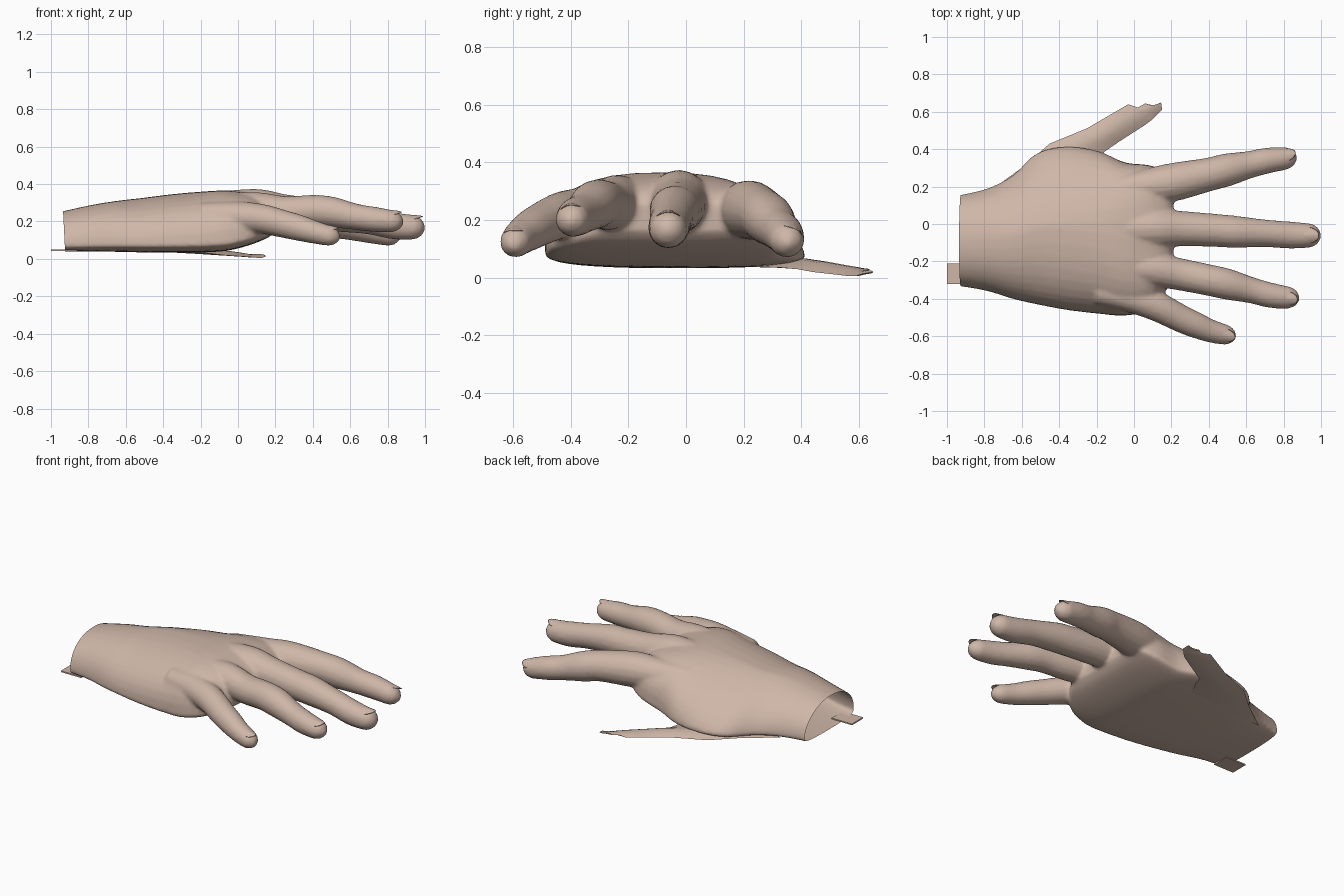
import bpy, bmesh, math
from mathutils import Vector, Matrix

cube = bpy.data.objects.get("Cube")
if cube:
    bpy.data.objects.remove(cube, do_unlink=True)

skin = bpy.data.materials.new("warm_skin")
skin.use_nodes = True
skin.diffuse_color = (0.62, 0.47, 0.39, 1)
skin.node_tree.nodes["Principled BSDF"].inputs["Base Color"].default_value = (0.62, 0.47, 0.39, 1)


def make_object(name, bm):
    bmesh.ops.recalc_face_normals(bm, faces=bm.faces)
    mesh = bpy.data.meshes.new(name)
    bm.to_mesh(mesh)
    bm.free()
    mesh.materials.append(skin)
    obj = bpy.data.objects.new(name, mesh)
    bpy.context.collection.objects.link(obj)
    return obj


def loft(bm, rings):
    """Skin a list of closed rings and cap both ends."""
    loops = [[bm.verts.new(p) for p in ring] for ring in rings]
    n = len(loops[0])
    for a, b in zip(loops, loops[1:]):
        for i in range(n):
            j = (i + 1) % n
            bm.faces.new((a[i], a[j], b[j], b[i]))
    bm.faces.new(loops[0][::-1])
    bm.faces.new(loops[-1])


def resample(points, steps):
    """Smooth curve through tuples of any length."""
    pts = [points[0]] + list(points) + [points[-1]]
    out = []
    for k in range(1, len(pts) - 2):
        for s in range(steps):
            t = s / steps
            out.append([0.5 * (2 * b + (c - a) * t + (2 * a - 5 * b + 4 * c - d) * t * t
                               + (3 * b - a - 3 * c + d) * t ** 3)
                        for a, b, c, d in zip(*pts[k - 1:k + 3])])
    return out + [list(points[-1])]


def frame(t):
    side = Vector((0, 0, 1)).cross(t).normalized()
    return side, t.cross(side)


def power(v, e):
    return math.copysign(abs(v) ** e, v)


# Palm and back of the hand: x, y min, y max, bottom z, top z, side fullness each way
PALM = [
    (-1.02, -.32, .14, .04, .235, 2.2, 2.0),
    (-.80, -.355, .185, .04, .285, 2.2, 1.9),
    (-.65, -.40, .26, .038, .31, 2.2, 1.6),
    (-.52, -.43, .38, .035, .325, 2.2, 1.4),
    (-.36, -.46, .415, .033, .345, 2.3, 1.5),
    (-.19, -.48, .39, .035, .36, 2.4, 1.8),
    (-.05, -.49, .33, .045, .365, 2.7, 2.6),
    (.08, -.46, .315, .08, .345, 3.0, 3.0),
    (.17, -.36, .28, .12, .31, 2.6, 2.6),
    (.21, -.27, .22, .16, .27, 2.2, 2.2),
]


def palm_ring(row, n=40):
    x, y0, y1, z0, z1, e_neg, e_pos = row
    mid, half = (y0 + y1) / 2, (y1 - y0) / 2
    rim = z0 + 0.13 * (z1 - z0)
    ring = []
    for i in range(n):
        a = math.tau * i / n
        c, s = math.cos(a), math.sin(a)
        e = 2 / (e_pos if c > 0 else e_neg)
        height = (z1 - rim) if s > 0 else (rim - z0)
        ring.append((x, mid + half * power(c, e if s > 0 else .8),
                     rim + height * power(s, e if s > 0 else .8)))
    return ring


# Fingers: x, y, z, radius along each one, then the sideways roll of the nail
FINGERS = {
    "index": ([(-.15, .17, .25, .07), (.05, .20, .24, .09), (.2, .222, .235, .103), (.4, .265, .22, .09),
               (.5, .29, .20, .088), (.62, .318, .17, .073), (.72, .34, .15, .069), (.87, .357, .115, .055)], -.5),
    "middle": ([(-.2, -.03, .28, .07), (.08, -.025, .27, .105), (.25, -.025, .25, .095), (.45, -.035, .235, .088),
                (.54, -.042, .23, .086), (.7, -.05, .205, .074), (.85, -.06, .175, .072), (1.0, -.062, .165, .06)], 0),
    "ring": ([(-.15, -.22, .27, .07), (.08, -.24, .268, .09), (.25, -.27, .25, .086), (.4, -.30, .258, .084),
              (.5, -.322, .25, .083), (.63, -.355, .225, .07), (.74, -.383, .21, .067), (.885, -.40, .195, .054)], .15),
    "little": ([(-.2, -.36, .23, .07), (-.02, -.39, .225, .083), (.12, -.44, .215, .08), (.25, -.505, .185, .074),
                (.33, -.54, .165, .07), (.42, -.575, .14, .061), (.545, -.605, .11, .05)], .1),
}

hand = bmesh.new()
loft(hand, [palm_ring(r) for r in resample(PALM, 4)])
for name, (path, roll) in FINGERS.items():
    curve = resample(path, 5)
    tip = Vector(curve[-1][:3])
    rings = []
    for k, p in enumerate(curve):
        here = Vector(p[:3])
        t = (Vector(curve[min(k + 1, len(curve) - 1)][:3])
             - Vector(curve[max(k - 1, 0)][:3])).normalized()
        side, up = frame(t)
        # round off the fingertip
        q = min(1, (tip - here).length / 0.06)
        r = p[3] * max(.25, math.sqrt(1 - (1 - q) ** 2))
        rings.append([here + r * (side * math.cos(math.tau * i / 16)
                                  + up * math.sin(math.tau * i / 16)) for i in range(16)])
    loft(hand, rings)

    # Thin nail plate on the back of the fingertip
    a, b = Vector(path[-2][:3]), tip
    t = (b - a).normalized()
    side, up = frame(t)
    turn = Matrix.Rotation(roll, 3, t)
    side, up = turn @ side, turn @ up
    r = path[-1][3]
    centre = b - t * 0.072 + up * (r * 1.03)
    nail = bmesh.new()
    bmesh.ops.create_uvsphere(nail, u_segments=20, v_segments=8, radius=1)
    for v in nail.verts:
        u, w, h = v.co
        v.co = centre + t * (.058 * u) + side * (.72 * r * w) + up * (.004 * h - .3 * r * w * w)
    plate = make_object(name + "_nail", nail)
    for f in plate.data.polygons:
        f.use_smooth = True

# Fuse palm and fingers into one skin with soft webs
body = make_object("hand", hand)
bpy.ops.object.select_all(action='DESELECT')
body.select_set(True)
bpy.context.view_layer.objects.active = body
fuse = body.modifiers.new("fuse", 'REMESH')
fuse.mode = 'VOXEL'
fuse.voxel_size = 0.011
soft = body.modifiers.new("soften", 'SMOOTH')
soft.factor = 0.5
soft.iterations = 6
light = body.modifiers.new("reduce", 'DECIMATE')
light.ratio = 0.3
for m in (fuse, soft, light):
    bpy.ops.object.modifier_apply(modifier=m.name)

# Cut the wrist open
bm = bmesh.new()
bm.from_mesh(body.data)
bmesh.ops.bisect_plane(bm, geom=bm.verts[:] + bm.edges[:] + bm.faces[:],
                       plane_co=(-.93, 0, .15), plane_no=(1, 0, .05), clear_inner=True)
bm.to_mesh(body.data)
bm.free()
if not body.data.materials:
    body.data.materials.append(skin)
for f in body.data.polygons:
    f.material_index = 0
bpy.ops.object.shade_smooth_by_angle(angle=math.radians(40))

# Flat, torn thumb shell: outer edge, inner edge, z at each, crown height
THUMB = [
    ((-.78, .17, .05), (-.25, .20, .04), .02),
    ((-.60, .30, .05), (-.18, .33, .035), .03),
    ((-.45, .43, .045), (-.16, .385, .03), .03),
    ((-.25, .512, .04), (-.08, .44, .02), .026),
    ((-.10, .60, .032), (.06, .53, .01), .018),
    ((-.03, .64, .03), (.10, .56, .006), .012),
    ((.02, .622, .024), (.13, .59, .006), .008),
    ((.06, .645, .024), (.15, .612, .014), .006),
    ((.10, .632, .022), (.145, .65, .02), .004),
]
bm = bmesh.new()
rings = []
for outer, inner, crown in THUMB:
    o, i = Vector(outer), Vector(inner)
    arch = [o.lerp(i, k / 8) + Vector((0, 0, crown * math.sin(math.pi * k / 8))) for k in range(9)]
    under = [o.lerp(i, k / 8) - Vector((0, 0, .006 * math.sin(math.pi * k / 8))) for k in range(7, 0, -1)]
    rings.append(arch + under)
loft(bm, rings)
thumb = make_object("thumb", bm)
body.select_set(False)
thumb.select_set(True)
bpy.context.view_layer.objects.active = thumb
bpy.ops.object.shade_smooth_by_angle(angle=math.radians(40))

# Loose flap of skin under the wrist
bm = bmesh.new()
bmesh.ops.create_cube(bm, size=1)
for v in bm.verts:
    v.co = Vector((-.93 + .14 * v.co.x, -.265 + .11 * v.co.y, .045 + .008 * v.co.z))
make_object("wrist_flap", bm)
